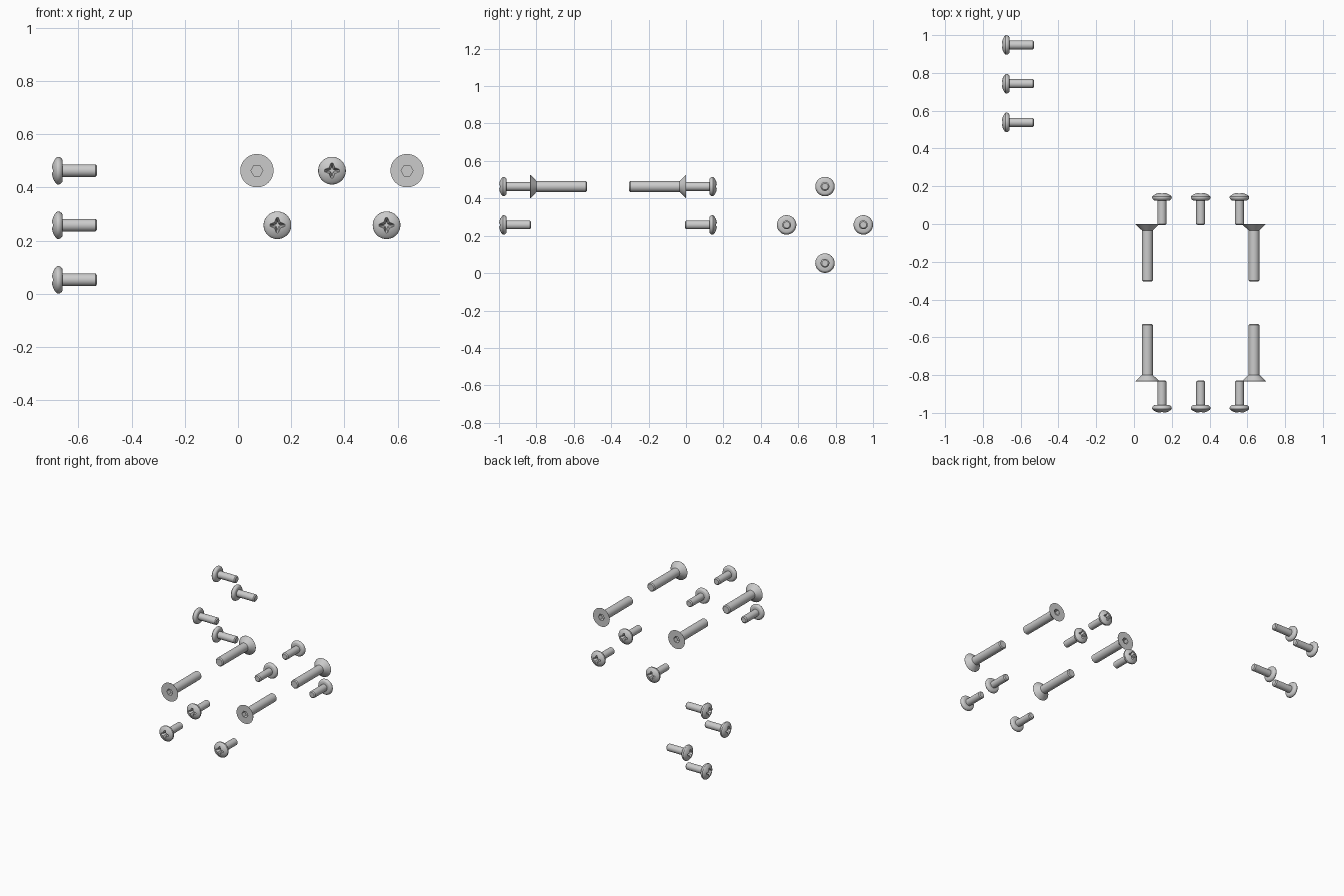
import bpy, bmesh
from math import cos, sin, pi, radians

if "Cube" in bpy.data.objects:
    bpy.data.objects.remove(bpy.data.objects["Cube"])

SEG = 48


def loft(name, rings):
    """Closed solid through a stack of point rings (top to bottom)."""
    bm = bmesh.new()
    loops = [[bm.verts.new(p) for p in ring] for ring in rings]
    n = len(loops[0])
    for a, b in zip(loops, loops[1:]):
        for i in range(n):
            j = (i + 1) % n
            bm.faces.new((a[i], b[i], b[j], a[j]))
    bm.faces.new(loops[0])
    bm.faces.new(loops[-1][::-1])
    bmesh.ops.recalc_face_normals(bm, faces=bm.faces)
    me = bpy.data.meshes.new(name)
    bm.to_mesh(me)
    bm.free()
    ob = bpy.data.objects.new(name, me)
    bpy.context.collection.objects.link(ob)
    return ob


def circle(r, z, n=SEG):
    return [(r * cos(2 * pi * i / n), r * sin(2 * pi * i / n), z) for i in range(n)]


def cross(s, z):
    pts = []
    for k in range(4):
        c, d = cos(k * pi / 2), sin(k * pi / 2)
        for x, y in ((.029, -.004), (.029, .004), (.0105, .0105)):
            pts.append((s * (x * c - y * d), s * (x * d + y * c), z))
    return pts


def screw_mesh(name, profile, cutter_rings):
    """Lathe a screw along z (head up, top at z=0) and cut its drive recess."""
    ob = loft(name, [circle(r, z) for r, z in profile])
    cutter = loft("recess_cutter", cutter_rings)
    cutter.hide_render = True
    mod = ob.modifiers.new("recess", 'BOOLEAN')
    mod.operation = 'DIFFERENCE'
    mod.solver = 'EXACT'
    mod.object = cutter
    bpy.ops.object.select_all(action='DESELECT')
    ob.select_set(True)
    bpy.context.view_layer.objects.active = ob
    bpy.ops.object.modifier_apply(modifier=mod.name)
    bpy.ops.object.shade_smooth_by_angle(angle=radians(30))
    bpy.data.objects.remove(cutter)
    me = ob.data
    mods = len(ob.modifiers)
    bpy.data.objects.remove(ob)
    return me


# Pan head screw with cross recess
pan = screw_mesh("pan_screw", [
    (.006, 0), (.015, -.001), (.025, -.0035), (.034, -.0075), (.042, -.012),
    (.048, -.0165), (.0515, -.021), (.052, -.025), (.051, -.030), (.048, -.035),
    (.044, -.039), (.040, -.041), (.0235, -.041), (.0235, -.165), (.017, -.171)],
    [cross(1.15, .008), cross(1.0, -.004), cross(.42, -.032)])

# Countersunk screw with hex socket
flat = screw_mesh("countersunk_screw", [
    (.0625, 0), (.0625, -.001), (.029, -.034), (.029, -.298), (.023, -.304)],
    [circle(.0225, .01, 6), circle(.0225, -.03, 6)])

FRONT, BACK, LEFT = (pi / 2, 0, 0), (-pi / 2, 0, 0), (0, -pi / 2, 0)


def place(name, mesh, loc, rot):
    ob = bpy.data.objects.new(name, mesh)
    ob.location, ob.rotation_euler = loc, rot
    bpy.context.collection.objects.link(ob)


# Front and back groups
for side, rot, y_pan, y_flat in (("front", FRONT, -1.0, -.833), ("back", BACK, .166, 0)):
    for i, (x, z) in enumerate(((.148, .258), (.353, .463), (.558, .258))):
        place(f"{side}_pan_screw_{i + 1}", pan, (x, y_pan, z), rot)
    for i, x in enumerate((.071, .635)):
        place(f"{side}_countersunk_screw_{i + 1}", flat, (x, y_flat, .463), rot)

# Diamond of four screws at the left
for i, (y, z) in enumerate(((.743, .463), (.538, .258), (.948, .258), (.743, .053))):
    place(f"left_pan_screw_{i + 1}", pan, (-.70, y, z), LEFT)
